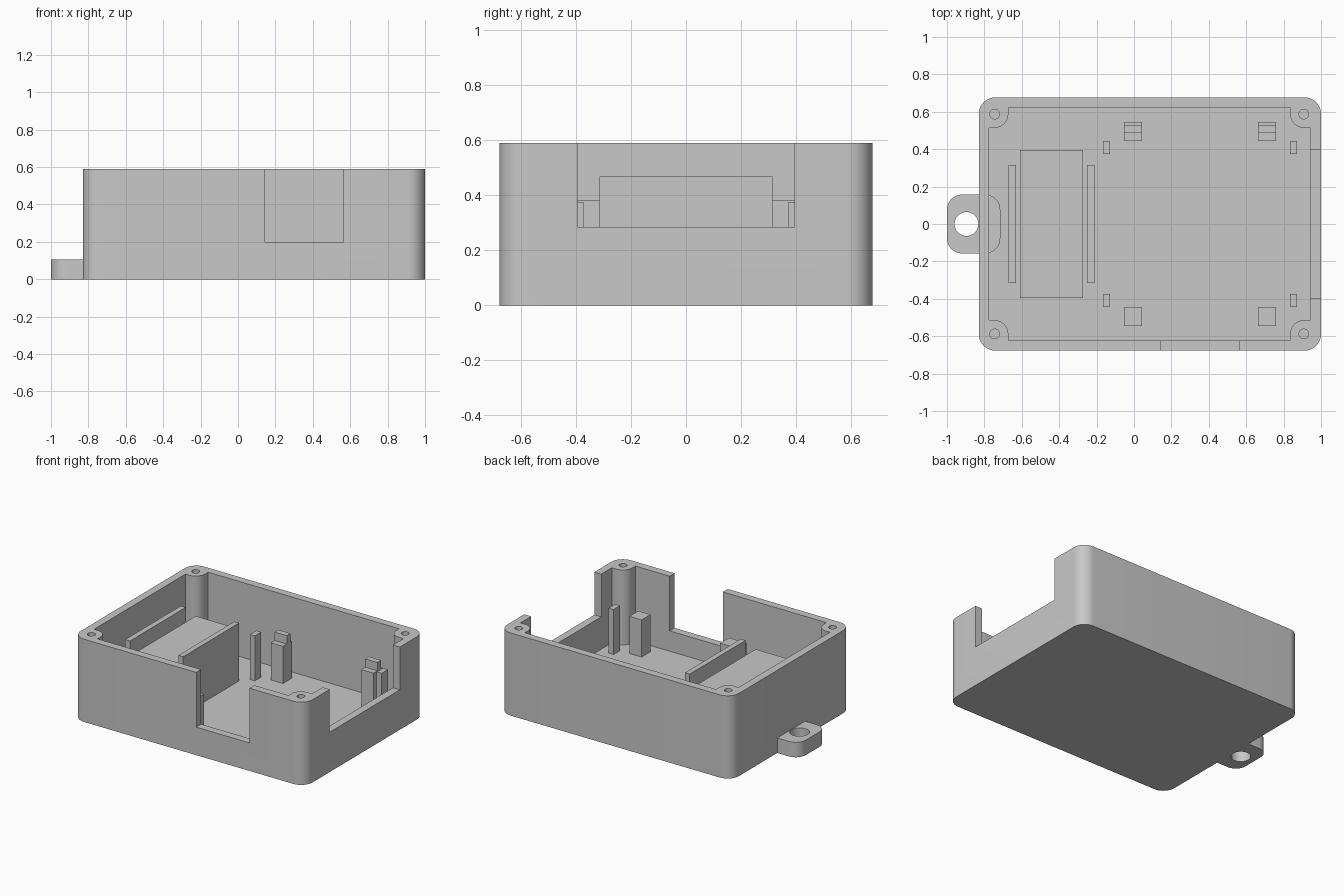
import bpy, bmesh
from math import sin, cos, pi

cube = bpy.data.objects.get("Cube")
if cube:
    bpy.data.objects.remove(cube, do_unlink=True)

grey = bpy.data.materials.new("plain grey")
grey.use_nodes = True
colour = (0.58, 0.58, 0.58, 1)
grey.diffuse_color = colour
grey.node_tree.nodes["Principled BSDF"].inputs["Base Color"].default_value = colour


def prism(name, points, z0, z1):
    """Extrude a counter-clockwise outline from z0 to z1."""
    bm = bmesh.new()
    face = bm.faces.new([bm.verts.new((x, y, z0)) for x, y in points])
    top = bmesh.ops.extrude_face_region(bm, geom=[face])
    verts = [v for v in top["geom"] if isinstance(v, bmesh.types.BMVert)]
    bmesh.ops.translate(bm, verts=verts, vec=(0, 0, z1 - z0))
    bmesh.ops.recalc_face_normals(bm, faces=bm.faces)
    mesh = bpy.data.meshes.new(name)
    bm.to_mesh(mesh)
    bm.free()
    mesh.materials.append(grey)
    obj = bpy.data.objects.new(name, mesh)
    bpy.context.collection.objects.link(obj)
    return obj


def arc(cx, cy, r, a0, a1, n=12):
    return [(cx + r * cos(a0 + (a1 - a0) * i / n),
             cy + r * sin(a0 + (a1 - a0) * i / n)) for i in range(n + 1)]


def rect(x0, x1, y0, y1):
    return [(x0, y0), (x1, y0), (x1, y1), (x0, y1)]


def rounded(x0, x1, y0, y1, r):
    corners = [(x0 + r, y0 + r), (x1 - r, y0 + r), (x1 - r, y1 - r), (x0 + r, y1 - r)]
    return [p for i, (x, y) in enumerate(corners)
            for p in arc(x, y, r, pi + i * pi / 2, pi * 1.5 + i * pi / 2)]


def circle(x, y, r):
    return arc(x, y, r, 0, 2 * pi, 32)[:-1]


def combine(obj, other, operation):
    mod = obj.modifiers.new("combine", "BOOLEAN")
    mod.operation, mod.object, mod.solver = operation, other, "EXACT"
    bpy.ops.object.select_all(action="DESELECT")
    bpy.context.view_layer.objects.active = obj
    obj.select_set(True)
    bpy.ops.object.modifier_apply(modifier=mod.name)
    bpy.data.objects.remove(other, do_unlink=True)


LEFT, RIGHT, HALF, TOP = -0.83, 1.0, 0.6775, 0.59
WALL, FLOOR, BOSS = 0.055, 0.055, 0.073
HOLE_X, HOLE_Y = (-0.745, 0.908), 0.5875

# Case body, hollowed around four corner screw bosses
case = prism("case", rounded(LEFT, RIGHT, -HALF, HALF, 0.09), 0, TOP)
x0, x1, yi = LEFT + WALL, RIGHT - WALL, HALF - WALL
bosses = [(HOLE_X[0], -HOLE_Y), (HOLE_X[1], -HOLE_Y), (HOLE_X[1], HOLE_Y), (HOLE_X[0], HOLE_Y)]
walls = [(x0, -yi), (x1, -yi), (x1, yi), (x0, yi)]
outline = []
for i, ((cx, cy), (wx, wy)) in enumerate(zip(bosses, walls)):
    start = pi / 2 + i * pi / 2
    curve = arc(cx, cy, BOSS, start, start - pi / 2)
    first, last = curve[0], curve[-1]
    if i % 2 == 0:
        outline += [(wx, first[1])] + curve + [(last[0], wy)]
    else:
        outline += [(first[0], wy)] + curve + [(wx, last[1])]
combine(case, prism("cavity", outline, FLOOR, 1), "DIFFERENCE")

# Openings in the front and side walls
combine(case, prism("front_opening", rect(0.145, 0.565, -0.8, -0.59), 0.2, 1), "DIFFERENCE")
combine(case, prism("side_opening", rect(0.92, 1.1, -0.395, 0.395), 0.285, 1), "DIFFERENCE")

# Screw holes
for x, y in bosses:
    combine(case, prism("screw_hole", circle(x, y, 0.026), 0.25, 1), "DIFFERENCE")

# Mounting tab, running through the wall
tab = prism("mounting_tab", rounded(-1, -0.715, -0.157, 0.157, 0.08), 0, 0.107)
combine(tab, prism("tab_hole", circle(-0.896, 0, 0.064), -0.1, 0.3), "DIFFERENCE")
combine(case, tab, "UNION")

bpy.ops.object.select_all(action="DESELECT")
case.select_set(True)
bpy.context.view_layer.objects.active = case
bpy.ops.object.shade_smooth_by_angle(angle=pi / 6)

# Raised platform between two upright rails
BASE = FLOOR - 0.01
prism("platform", rect(-0.61, -0.273, -0.395, 0.395), BASE, 0.38)
for name, x in (("outer_rail", -0.67), ("inner_rail", -0.25)):
    prism(name, rect(x, x + 0.038, -0.315, 0.315), BASE, 0.468)

# Board supports: square posts, with clips on the back pair
for side, x in (("right", -0.053), ("left", 0.662)):
    for end, y in (("front", -0.545), ("back", 0.445)):
        prism(f"{end}_{side}_post", rect(x, x + 0.096, y, y + 0.1), BASE, 0.32)
    prism(f"{side}_clip", rect(x, x + 0.096, 0.488, 0.53), 0.31, 0.38)

# Slim locating pins
for side, x in (("right", -0.167), ("left", 0.833)):
    for end, y in (("front", -0.445), ("back", 0.373)):
        prism(f"{end}_{side}_pin", rect(x, x + 0.038, y, y + 0.072), BASE, 0.376)
